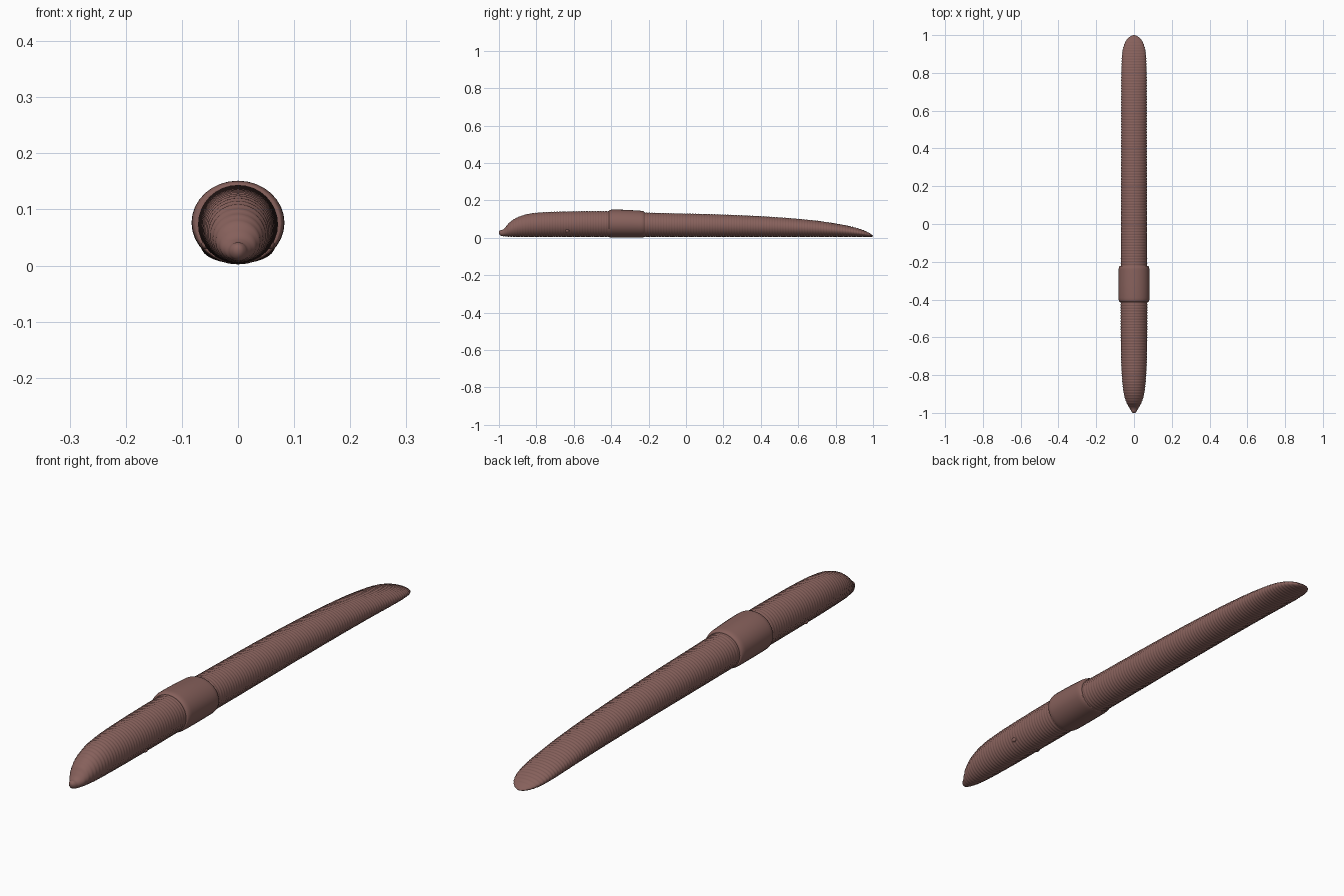
import bpy
import bmesh
import math

cube = bpy.data.objects.get("Cube")
if cube:
    bpy.data.objects.remove(cube, do_unlink=True)

skin = bpy.data.materials.new("brown pink skin")
skin.use_nodes = True
colour = (0.24, 0.118, 0.105, 1)
skin.diffuse_color = colour
skin.node_tree.nodes["Principled BSDF"].inputs["Base Color"].default_value = colour

SIDES = 32

# Body outline: (y, half width, bottom z, top z)
OUTLINE = [
    (-1.0, 0.006, 0.022, 0.034), (-0.993, 0.013, 0.013, 0.04),
    (-0.98, 0.02, 0.009, 0.043), (-0.968, 0.028, 0.008, 0.053),
    (-0.945, 0.04, 0.006, 0.081), (-0.9, 0.053, 0.005, 0.11),
    (-0.83, 0.062, 0.005, 0.13), (-0.7, 0.068, 0.005, 0.139),
    (-0.4, 0.07, 0.005, 0.142), (-0.2, 0.069, 0.005, 0.134),
    (0.2, 0.068, 0.005, 0.124), (0.5, 0.067, 0.005, 0.109),
    (0.7, 0.067, 0.005, 0.091), (0.83, 0.066, 0.005, 0.071),
    (0.9, 0.062, 0.005, 0.056), (0.95, 0.052, 0.005, 0.04),
    (0.98, 0.035, 0.005, 0.026), (0.994, 0.018, 0.006, 0.016),
    (1.0, 0.004, 0.008, 0.011),
]


def outline_at(y):
    """Smooth (cubic) interpolation of the outline."""
    last = len(OUTLINE) - 1
    i = 0
    while i < last - 1 and OUTLINE[i + 1][0] < y:
        i += 1
    a, b = OUTLINE[i], OUTLINE[i + 1]
    span = b[0] - a[0]
    t = (y - a[0]) / span

    def slope(k, c):
        lo, hi = OUTLINE[max(k - 1, 0)], OUTLINE[min(k + 1, last)]
        return (hi[c] - lo[c]) / (hi[0] - lo[0])

    result = []
    for c in (1, 2, 3):
        m0, m1 = slope(i, c) * span, slope(i + 1, c) * span
        s = t * t * (3 - 2 * t)
        result.append(a[c] * (1 - s) + b[c] * s
                      + m0 * t * (1 - t) ** 2 - m1 * t * t * (1 - t))
    return result


def loft(name, rings):
    """Skin a row of elliptical rings (y, half width, bottom, top)."""
    bm = bmesh.new()
    loops = []
    for y, w, low, high in rings:
        mid, h = (low + high) / 2, (high - low) / 2
        loops.append([bm.verts.new((w * math.cos(a), y, mid + h * math.sin(a)))
                      for a in (math.tau * k / SIDES for k in range(SIDES))])
    for p, q in zip(loops, loops[1:]):
        for k in range(SIDES):
            n = (k + 1) % SIDES
            bm.faces.new((p[k], p[n], q[n], q[k]))
    bm.faces.new(loops[0])
    bm.faces.new(loops[-1])
    bmesh.ops.recalc_face_normals(bm, faces=bm.faces)
    mesh = bpy.data.meshes.new(name)
    bm.to_mesh(mesh)
    bm.free()
    mesh.materials.append(skin)
    mesh.shade_smooth()
    obj = bpy.data.objects.new(name, mesh)
    bpy.context.collection.objects.link(obj)
    return obj


# Segmented body: each segment bulges between two grooves
SEGMENTS, STEPS = 138, 4
body_rings = []
for i in range(SEGMENTS * STEPS + 1):
    y = -1 + 2 * i / (SEGMENTS * STEPS)
    w, low, high = outline_at(y)
    bulge = abs(math.sin(math.pi * i / STEPS)) - 0.5
    ridge = 0.0025 * bulge * min(1, w / 0.06)
    body_rings.append((y, w + ridge, low - ridge, high + ridge))
loft("segmented_body", body_rings)

# Smooth raised saddle with rounded ends
FRONT, BACK = -0.412, -0.222
saddle_rings = []
for i in range(41):
    t = i / 40
    y = FRONT + (BACK - FRONT) * (1 - math.cos(math.pi * t)) / 2
    edge = min(y - FRONT, BACK - y)
    k = max(0, 1 - edge / 0.02)
    lift = 0.002 + 0.006 * math.sqrt(1 - k * k) + 0.002 * math.sin(math.pi * t)
    w, low, high = outline_at(y)
    saddle_rings.append((y, w + 0.003 + lift, low - lift * 0.3, high + lift))
loft("saddle", saddle_rings)

# Pair of small pores low on the flanks
for side, x in (("left", 1), ("right", -1)):
    bpy.ops.mesh.primitive_uv_sphere_add(
        segments=16, ring_count=8, radius=1, location=(x * 0.058, -0.635, 0.038))
    pore = bpy.context.object
    pore.name = side + "_pore"
    pore.scale = (0.007, 0.011, 0.009)
    pore.data.materials.append(skin)
    pore.data.shade_smooth()
